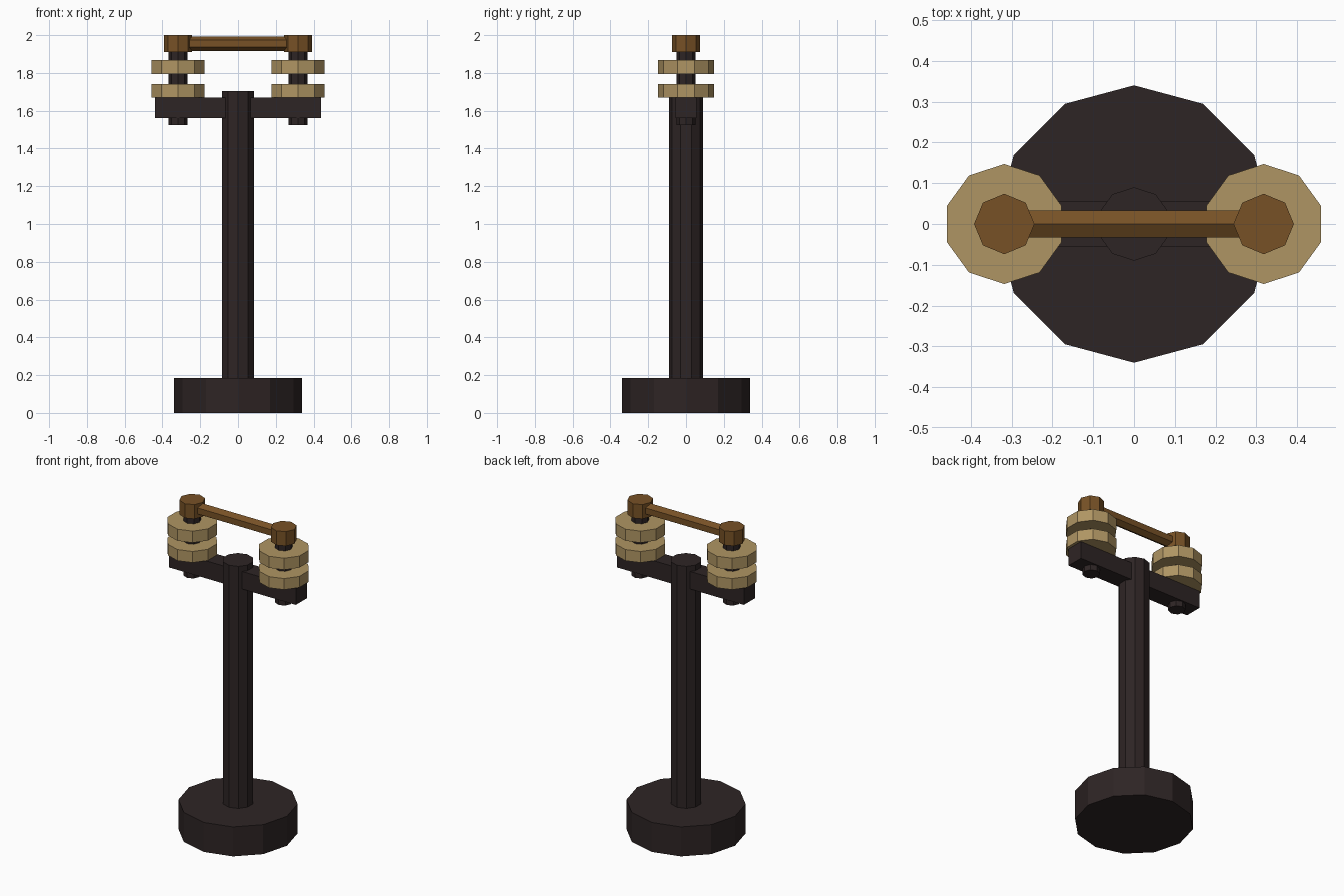
import bpy, math

if "Cube" in bpy.data.objects:
    bpy.data.objects.remove(bpy.data.objects["Cube"])

def material(name, rgb):
    m = bpy.data.materials.new(name)
    m.diffuse_color = (*rgb, 1)
    m.use_nodes = True
    m.node_tree.nodes["Principled BSDF"].inputs["Base Color"].default_value = m.diffuse_color
    return m

dark = material("dark iron", (0.027, 0.018, 0.018))
tan = material("pale wood", (0.43, 0.30, 0.125))
brown = material("bronze brown", (0.185, 0.083, 0.019))

def finish(name, mat):
    o = bpy.context.object
    o.name = name
    o.data.materials.append(mat)
    return o

def prism(name, mat, sides, r, z0, z1, x=0):
    bpy.ops.mesh.primitive_cylinder_add(vertices=sides, radius=r, depth=z1 - z0,
                                        location=(x, 0, (z0 + z1) / 2))
    return finish(name, mat)

# Stand: round foot and post
prism("base", dark, 12, 0.34, 0, 0.185)
prism("post", dark, 10, 0.09, 0.18, 1.705)

# Cross arm
bpy.ops.mesh.primitive_cube_add(size=1, location=(0, 0, 1.615))
arm = finish("cross_arm", dark)
arm.scale = (0.88, 0.11, 0.11)

# Peg, two discs and a cap on each side
for side, x in (("left", -0.318), ("right", 0.318)):
    prism(side + "_peg", dark, 8, 0.05, 1.525, 1.93, x)
    prism(side + "_lower_disc", tan, 10, 0.147, 1.67, 1.74, x)
    prism(side + "_upper_disc", tan, 10, 0.147, 1.795, 1.868, x)
    prism(side + "_cap", brown, 8, 0.074, 1.91, 2.0, x)

# Hexagonal handle bar joining the caps, ridge upwards
bpy.ops.mesh.primitive_cylinder_add(vertices=6, radius=0.038, depth=0.6, location=(0, 0, 1.955),
                                    rotation=(math.pi / 2, 0, math.pi / 2))
finish("handle_bar", brown)
